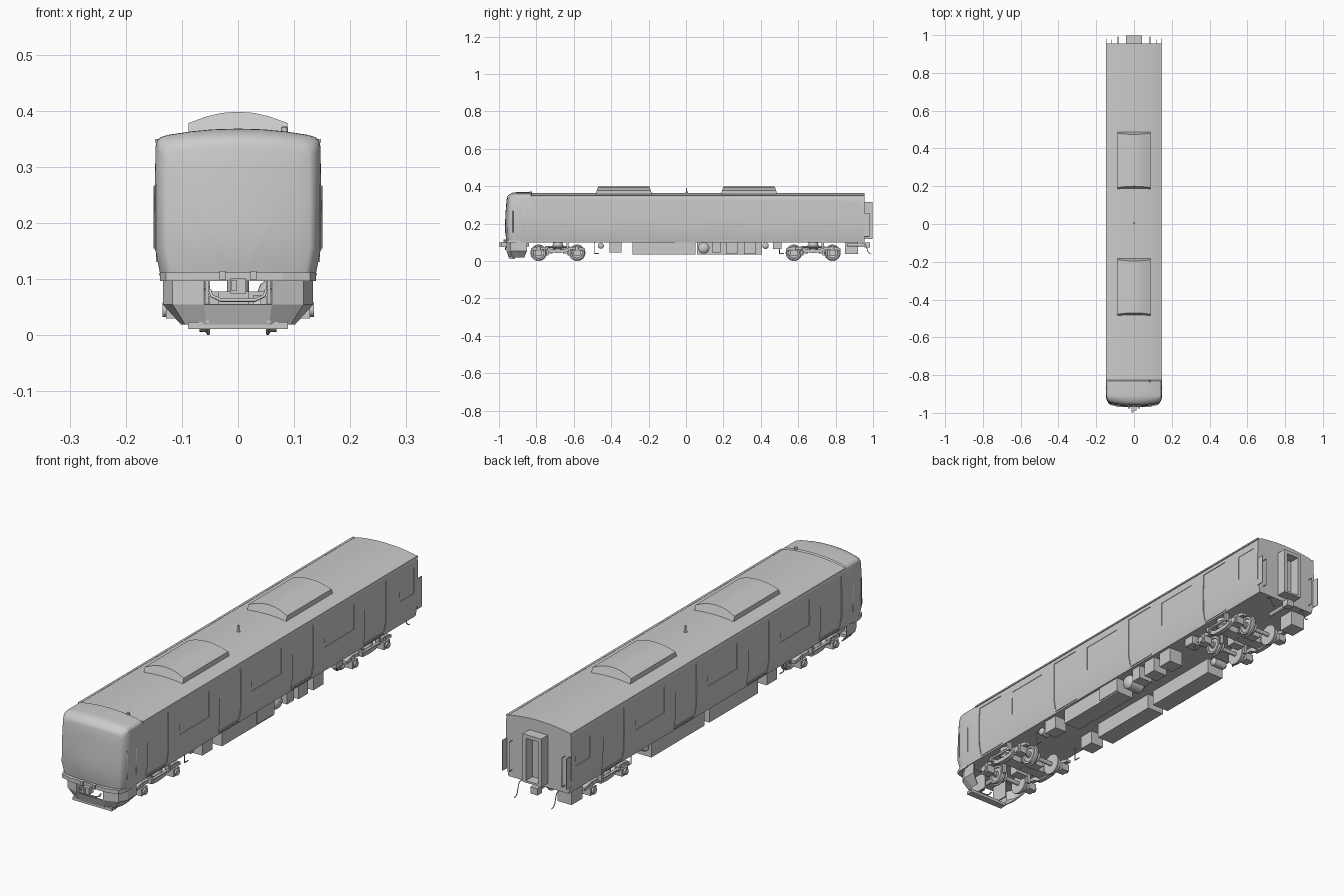
import bpy, bmesh, math
from mathutils import Vector, Matrix


def mesh(name, verts, faces, smooth=None):
    me = bpy.data.meshes.new(name)
    me.from_pydata(verts, [], faces)
    bm = bmesh.new()
    bm.from_mesh(me)
    bmesh.ops.recalc_face_normals(bm, faces=bm.faces)
    bm.to_mesh(me)
    bm.free()
    ob = bpy.data.objects.new(name, me)
    bpy.context.collection.objects.link(ob)
    if smooth:
        shade(ob, smooth)
    return ob


def activate(ob):
    bpy.ops.object.select_all(action='DESELECT')
    ob.select_set(True)
    bpy.context.view_layer.objects.active = ob


def shade(ob, deg=35):
    activate(ob)
    bpy.ops.object.shade_smooth_by_angle(angle=math.radians(deg))


def loft(name, rings, smooth=None):
    n = len(rings[0])
    verts = [p for r in rings for p in r]
    faces = [(k * n + i, k * n + (i + 1) % n, (k + 1) * n + (i + 1) % n, (k + 1) * n + i)
             for k in range(len(rings) - 1) for i in range(n)]
    faces += [tuple(range(n)), tuple(range(len(verts) - n, len(verts)))]
    return mesh(name, verts, faces, smooth)


def box(name, x0, x1, y0, y1, z0, z1):
    return loft(name, [[(x0, y0, z), (x1, y0, z), (x1, y1, z), (x0, y1, z)] for z in (z0, z1)])


def prism(name, yz, x0, x1):
    return loft(name, [[(x, y, z) for y, z in yz] for x in (x0, x1)])


def lathe(name, pos, profile, axis='X', n=24):
    # profile: (offset along axis, radius)
    rings = []
    for d, r in profile:
        ring = []
        for i in range(n):
            a = 2 * math.pi * i / n
            u, v = r * math.cos(a), r * math.sin(a)
            p = {'X': (d, u, v), 'Y': (u, d, v), 'Z': (u, v, d)}[axis]
            ring.append(tuple(Vector(pos) + Vector(p)))
        rings.append(ring)
    return loft(name, rings, 40)


def cyl(name, pos, r, h, axis='X', n=20):
    return lathe(name, pos, [(-h / 2, r), (h / 2, r)], axis, n)


def tube(name, pts, r):
    cu = bpy.data.curves.new(name, 'CURVE')
    cu.dimensions, cu.bevel_depth, cu.bevel_resolution, cu.use_fill_caps = '3D', r, 1, True
    sp = cu.splines.new('POLY')
    sp.points.add(len(pts) - 1)
    for p, c in zip(sp.points, pts):
        p.co = (*c, 1)
    ob = bpy.data.objects.new(name, cu)
    bpy.context.collection.objects.link(ob)
    return ob


# Body shell: one cross-section swept from the rear to a rounded nose
half = [(0.137, 0.1), (0.148, 0.155), (0.1485, 0.24), (0.147, 0.332), (0.1445, 0.342), (0.138, 0.3485),
        (0.125, 0.3525), (0.085, 0.3585), (0.045, 0.3622), (0, 0.3635)]
section = half + [(-x, z) for x, z in half[-2::-1]]


def ring(y, w=0.148, top=0.3635, bend=0.0, s=1.0):
    out = []
    for x, z in section:
        x = x * w / 0.148 * s
        if z > 0.155:
            z = 0.155 + (z - 0.155) * (top - 0.155) / 0.2085
        z = 0.1 + (z - 0.1) * s
        lean = 0.012 * max(0, (z - 0.155) / 0.2) ** 2 + 0.01 * max(0, (0.155 - z) / 0.055)
        out.append((x, y + bend * (0.012 * (x / 0.118) ** 2 + lean), z))
    return out


rings = [ring(0.955), ring(-0.825), ring(-0.83, top=0.368)]
for i in range(8):
    a = math.radians(i * 90 / 7)
    rings.append(ring(-0.905 - 0.063 * math.sin(a), 0.148 - 0.02 * (1 - math.cos(a)),
                      0.368 - 0.03 * (1 - math.cos(a)), math.sin(a)))
rings += [ring(-0.968, 0.128, 0.338, 1, s) for s in (0.85, 0.65, 0.45, 0.25, 0.08)]
body = loft("body_shell", rings)

# Shallow door and window recesses on both sides
doors = [-0.73, -0.26, 0.21, 0.68]
windows = [(-0.495, 0.19), (-0.025, 0.19), (0.445, 0.19), (0.882, 0.095)]
cutters = []
for s in (1, -1):
    for c in doors:
        prof = [(0.1367, 0.115), (0.1447, 0.155), (0.1455, 0.24), (0.1445, 0.325), (0.2, 0.325), (0.2, 0.115)]
        cutters.append(loft("cut", [[(s * x, y, z) for x, z in prof] for y in (c - 0.068, c + 0.068)]))
    for c, w in windows:
        cutters.append(box("cut", s * 0.1455, s * 0.2, c - w / 2, c + w / 2, 0.205, 0.31))
activate(cutters[0])
for c in cutters:
    c.select_set(True)
bpy.ops.object.join()
cutter = bpy.context.object
mod = body.modifiers.new("recesses", 'BOOLEAN')
mod.operation, mod.solver, mod.object = 'DIFFERENCE', 'EXACT', cutter
activate(body)
bpy.ops.object.modifier_apply(modifier=mod.name)
bpy.data.objects.remove(cutter)
shade(body, 25)

# Side trim: gutters, door sills, cab handrails, rear guard plates
for s in (1, -1):
    box("roof_gutter", s * 0.138, s * 0.1475, -0.825, 0.955, 0.343, 0.3495)
    for c in doors:
        box("door_sill", s * 0.134, s * 0.141, c - 0.065, c + 0.065, 0.106, 0.111)
    for y, x in ((-0.925, 0.146), (-0.87, 0.148)):
        tube("cab_handrail", [(s * (x - 0.004), y, 0.15), (s * (x + 0.001), y, 0.155),
                              (s * (x + 0.001), y, 0.265), (s * (x - 0.004), y, 0.27)], 0.0015)
    box("rear_guard_plate", s * 0.1435, s * 0.1465, 0.95, 0.983, 0.13, 0.255)
    tube("rear_handrail", [(s * 0.12, 0.95, 0.13), (s * 0.12, 0.975, 0.13),
                           (s * 0.12, 0.975, 0.25), (s * 0.12, 0.95, 0.25)], 0.0015)

# Roof equipment: two cooling units, aerial, cab lamp
ac = [(0.088, 0.352, 0), (0.088, 0.378, 0.009), (0.055, 0.390, 0.013), (0.028, 0.396, 0.015), (0, 0.398, 0.016)]
ac += [(-x, z, d) for x, z, d in ac[-2::-1]]
for c in (-0.333, 0.337):
    loft("cooling_unit", [[(x, c + e * (0.153 - d), z) for x, z, d in ac] for e in (-1, 1)], 25)
lathe("roof_aerial", (0, 0.003, 0.36), [(0, 0.007), (0.006, 0.007), (0.008, 0.004), (0.03, 0.003)], 'Z', 12)
lathe("cab_roof_lamp", (0.083, -0.83, 0.355), [(0, 0.006), (0.015, 0.006), (0.018, 0.003)], 'Z', 12)

# Rear gangway: U-section bellows frame with a recessed door
for s in (1, -1):
    box("gangway_side", s * 0.028, s * 0.042, 0.95, 0.998, 0.118, 0.315)
box("gangway_top", -0.028, 0.028, 0.95, 0.998, 0.30, 0.315)
box("gangway_floor", -0.028, 0.028, 0.95, 0.998, 0.118, 0.126)

# Front ledge following the nose plan
plan = [(0.139, -0.885), (0.139, -0.93), (0.128, -0.957), (0.08, -0.97)]
plan += [(-x, y) for x, y in plan[::-1]]
loft("front_ledge", [[(x, y, z) for x, y in plan] for z in (0.096, 0.112)])
for s in (1, -1):
    box("ledge_block", s * 0.022, s * 0.033, -0.976, -0.95, 0.098, 0.114)

# Front skirt with central coupler opening
path = [(0.132, -0.85, 0.100), (0.132, -0.905, 0.100), (0.115, -0.938, 0.093), (0.06, -0.958, 0.055)]
path += [(-x, y, -b) for x, y, b in path[::-1]]
n = len(path)
verts = [(x, y, 0.1) for x, y, b in path] + [(x, y, 0.055) for x, y, b in path]
verts += [(b, y + 0.012 if y < -0.9 else y - 0.015, 0.02) for x, y, b in path]
faces = [(k * n + i, k * n + i + 1, (k + 1) * n + i + 1, (k + 1) * n + i)
         for k in (0, 1) for i in range(n - 1) if not (k == 0 and i == 3)]
skirt = mesh("front_skirt", verts, faces)
m = skirt.modifiers.new("thickness", 'SOLIDIFY')
m.thickness, m.offset = 0.004, 0
box("rail_guard", -0.089, 0.089, -0.945, -0.915, 0.011, 0.023)
for s in (1, -1):
    box("guard_bracket", s * 0.052, s * 0.058, -0.95, -0.87, 0.022, 0.1)
tube("coupler_step_bar", [(-0.05, -0.958, 0.08), (-0.047, -0.965, 0.07), (-0.03, -0.965, 0.062),
                          (0.03, -0.965, 0.062), (0.047, -0.965, 0.07), (0.05, -0.958, 0.08)], 0.003)

# Couplers at both ends
box("front_coupler_head", -0.014, 0.014, -0.987, -0.955, 0.074, 0.101)
box("front_coupler_horn", -0.012, -0.002, -0.999, -0.987, 0.079, 0.098)
cyl("front_coupler_shank", (0, -0.9, 0.087), 0.009, 0.12, 'Y', 12)
box("rear_coupler_head", -0.016, 0.016, 0.955, 0.985, 0.072, 0.1)
cyl("rear_coupler_shank", (0, 0.91, 0.086), 0.009, 0.1, 'Y', 12)
for s in (1, -1):
    tube("rear_hose", [(s * 0.085, 0.94, 0.095), (s * 0.085, 0.96, 0.09), (s * 0.085, 0.967, 0.07),
                       (s * 0.085, 0.972, 0.05), (s * 0.085, 0.982, 0.04), (s * 0.085, 0.992, 0.038)], 0.002)

# Underfloor equipment, right then left side
for name, x0, x1, y0, y1, z0 in [
        ("inverter_case", 0.05, 0.127, -0.285, 0.05, 0.036),
        ("inverter_cover", 0.127, 0.131, -0.06, 0.05, 0.042),
        ("relay_box", 0.06, 0.125, 0.14, 0.185, 0.045),
        ("control_box", 0.06, 0.125, 0.215, 0.275, 0.038),
        ("battery_box", 0.06, 0.125, 0.31, 0.375, 0.038),
        ("brake_box", 0.07, 0.125, -0.41, -0.345, 0.045),
        ("valve_box", 0.07, 0.12, 0.465, 0.51, 0.065),
        ("left_front_case", -0.127, -0.05, -0.285, 0.03, 0.036),
        ("left_rear_case", -0.127, -0.05, 0.06, 0.405, 0.036),
        ("left_small_box", -0.125, -0.065, -0.41, -0.345, 0.045),
        ("rear_end_box", -0.125, -0.06, 0.85, 0.92, 0.037)]:
    box(name, x0, x1, y0, y1, z0, 0.102)


def tank(name, pos, r, h):
    lathe(name, pos, [(-h / 2, r * 0.3), (-h / 2 + r * 0.15, r * 0.7), (-h / 2 + r * 0.5, r),
                      (h / 2 - r * 0.5, r), (h / 2 - r * 0.15, r * 0.7), (h / 2, r * 0.3)])


tank("air_tank", (0.08, 0.095, 0.069), 0.03, 0.09)
tank("small_air_tank", (-0.09, 0.425, 0.082), 0.017, 0.07)
tank("front_air_tank", (0.09, -0.455, 0.082), 0.016, 0.05)
for y in (-0.49, 0.5):
    for s in (1, -1):
        tube("underfloor_pipe", [(s * 0.1, y, 0.1), (s * 0.1, y, 0.04), (s * 0.1, y + 0.025, 0.04)], 0.0025)

# Bogies: wheelsets, side frames, springs, motors
AX = 0.103
frame = [(-0.145, 0.056), (-0.145, 0.068), (-0.105, 0.077), (-0.055, 0.074), (-0.035, 0.062), (0, 0.059)]
low = [(0, 0.043), (-0.04, 0.046), (-0.065, 0.06), (-0.1, 0.062)]
outline = frame + [(-y, z) for y, z in frame[-2::-1]] + [(-y, z) for y, z in low[:0:-1]] + low
for c in (-0.685, 0.68):
    for e in (-1, 1):
        y = c + e * AX
        cyl("axle", (0, y, 0.044), 0.009, 0.22, 'X', 16)
        box("traction_motor", -0.035, 0.02, y - e * 0.055 - 0.02, y - e * 0.055 + 0.02, 0.04, 0.078)
        cyl("gear_case", (0.034, y, 0.046), 0.025, 0.014)
        for s in (1, -1):
            lathe("wheel", (s * 0.05, y, 0.044), [(0, 0.043), (s * 0.005, 0.044), (s * 0.007, 0.039),
                                                  (s * 0.019, 0.038), (s * 0.019, 0.03), (s * 0.015, 0.028),
                                                  (s * 0.015, 0.014), (s * 0.022, 0.013)], 'X', 32)
            box("axle_box", s * 0.092, s * 0.128, y - 0.019, y + 0.019, 0.03, 0.06)
            cyl("axle_cap", (s * 0.13, y, 0.045), 0.013, 0.01)
            cyl("axle_spring", (s * 0.11, y, 0.066), 0.012, 0.016, 'Z', 16)
            box("brake_shoe", s * 0.055, s * 0.07, y - e * 0.052, y - e * 0.043, 0.03, 0.07)
    for s in (1, -1):
        prism("bogie_side_frame", [(c + y, z) for y, z in outline], s * 0.098, s * 0.118)
        lathe("air_spring", (s * 0.1, c, 0.06), [(0, 0.02), (0.008, 0.022), (0.012, 0.029), (0.024, 0.03),
                                                 (0.03, 0.026), (0.042, 0.026)], 'Z', 24)
        tube("yaw_damper", [(s * 0.129, c - 0.06, 0.075), (s * 0.129, c + 0.05, 0.075)], 0.005)
        box("damper_bracket", s * 0.117, s * 0.133, c + 0.045, c + 0.058, 0.066, 0.102)
        box("damper_foot", s * 0.117, s * 0.133, c - 0.066, c - 0.054, 0.062, 0.08)
    box("bolster", -0.1, 0.1, c - 0.025, c + 0.025, 0.05, 0.078)
    cyl("centre_pivot", (0, c, 0.075), 0.02, 0.055, 'Z')
